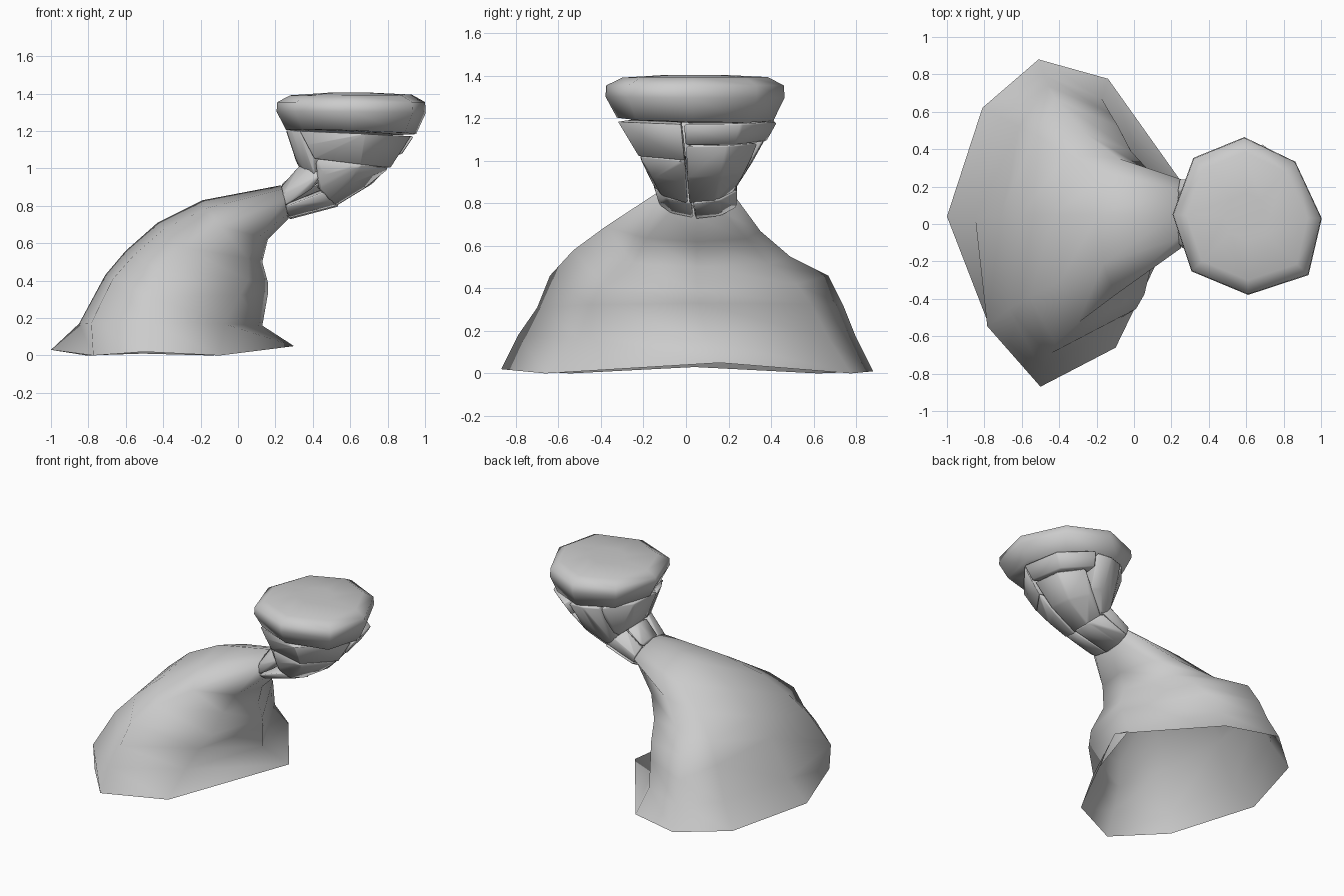
import bpy, bmesh, math
from mathutils import Vector as V

if "Cube" in bpy.data.objects:
    bpy.data.objects.remove(bpy.data.objects["Cube"])

stone = bpy.data.materials.new("grey stone")
stone.diffuse_color = (0.6, 0.6, 0.6, 1)
stone.use_nodes = True
stone.node_tree.nodes["Principled BSDF"].inputs["Base Color"].default_value = stone.diffuse_color


def finish(name, bm, angle):
    bmesh.ops.recalc_face_normals(bm, faces=bm.faces)
    me = bpy.data.meshes.new(name)
    bm.to_mesh(me)
    bm.free()
    me.materials.append(stone)
    me.shade_smooth()
    me.set_sharp_from_angle(angle=math.radians(angle))
    ob = bpy.data.objects.new(name, me)
    bpy.context.collection.objects.link(ob)
    return ob


def loft(name, rings, angle, bottom=True):
    bm = bmesh.new()
    rows = [[bm.verts.new(p) for p in r] for r in rings]
    n = len(rows[0])
    for a, b in zip(rows, rows[1:]):
        for i in range(n):
            j = (i + 1) % n
            bm.faces.new((a[i], a[j], b[j], b[i]))
    if bottom:
        bm.faces.new(rows[0])
    bm.faces.new(rows[-1])
    return finish(name, bm, angle)


# Leaning base, an open shell: four lengthwise ridges, diagonal ridges derived from them
outer = [(-1, .04, .03), (-.85, .04, .17), (-.71, .04, .43), (-.6, .05, .56),
         (-.43, .05, .71), (-.19, .05, .83), (.23, .05, .91)]
back = [(-.51, .88, .01), (-.48, .8, .17), (-.46, .74, .32), (-.42, .67, .46),
        (-.27, .49, .55), (-.08, .35, .67), (.25, .24, .82)]
inner = [(.3, .16, .05), (.13, .1, .16), (.16, .06, .33), (.16, .05, .39),
         (.13, .05, .5), (.16, .05, .62), (.27, .05, .73)]
front = [(-.5, -.87, .02), (-.49, -.79, .18), (-.46, -.7, .31), (-.42, -.64, .46),
         (-.3, -.53, .58), (-.1, -.38, .69), (.25, -.13, .83)]
# Weights toward the two neighbouring ridges, for inner-front and outer-front diagonals
inner_front = [(.5, .85), (.68, .72), (.76, .7), (.82, .64), (.84, .56), (.84, .62), (.77, .7)]
outer_front = [(.55, .65), (.81, .73), (.84, .68), (.76, .66), (.7, .66), (.68, .66), (.7, .7)]
rings = []
for k, pts in enumerate(zip(outer, back, inner, front)):
    o, b, i, f = map(V, pts)
    c = (b + f) / 2
    mix = lambda p, q, w: c + (p - c) * w[0] + (q - c) * w[1]
    ring = [o, mix(o, b, (.61, .68)), b, mix(i, b, (.46 + .04 * k, .8 - .02 * k)),
            i, mix(i, f, inner_front[k]), f, mix(o, f, outer_front[k])]
    if k == 0:
        for j in (1, 3, 5, 7):
            ring[j].z = 0
    rings.append(ring)
loft("leaning_base", rings, 100, bottom=False)

# Cap stone: one eight-sided outline scaled through its heights
outline = [(.59, .46), (.86, .33), (1, .03), (.93, -.27),
           (.61, -.375), (.31, -.25), (.21, .05), (.32, .35)]
cap = [[V((.6 + (x - .6) * s, .04 + (y - .04) * s, z - (x - .6) * tilt - (y - .04) * tilt * .7))
        for x, y in outline]
       for s, z, tilt in [(.6, 1.19, .03), (.88, 1.195, .03), (1.01, 1.3, .01),
                          (1, 1.355, 0), (.82, 1.393, -.005), (.3, 1.405, 0)]]
loft("cap_stone", cap, 75)

# Flaring, bending stem between base and cap: left x/z, right x/z, y range
stem = [(.23, .91, .27, .735, -.13, .24), (.33, 1.0, .52, .80, -.15, .24),
        (.31, 1.03, .78, .96, -.21, .31), (.25, 1.21, .92, 1.18, -.32, .42)]


def stem_point(t, deg, s):
    k = min(int(t), len(stem) - 2)
    u = t - k
    lx, lz, rx, rz, y0, y1 = [p + (q - p) * u for p, q in zip(stem[k], stem[k + 1])]
    ca, sa = math.cos(math.radians(deg)) * s, math.sin(math.radians(deg)) * s
    return V(((lx + rx) / 2 + ca * (rx - lx) / 2, (y0 + y1) / 2 + sa * (y1 - y0) / 2,
              (lz + rz) / 2 + ca * (rz - lz) / 2))


def wedge(name, t0, t1, low, high=None, s=1.0):
    """One fitted stone: the hull of a sector of the stem, low/high being its angle ranges."""
    high = high or low
    bm = bmesh.new()
    for u in (0, .5, 1):
        t = t0 + (t1 - t0) * u
        a0, a1 = [p + (q - p) * u for p, q in zip(low, high)]
        for a in (a0 + 1, (a0 + a1) / 2, a1 - 1):
            bm.verts.new(stem_point(t, a, s * 1.02))
        bm.verts.new(stem_point(t, (a0 + a1) / 2, .2))
    hull = bmesh.ops.convex_hull(bm, input=bm.verts)
    bmesh.ops.delete(bm, geom=list({v for v in hull["geom_interior"] + hull["geom_unused"]
                                    if isinstance(v, bmesh.types.BMVert)}), context='VERTS')
    bmesh.ops.dissolve_limit(bm, angle_limit=math.radians(4), verts=bm.verts, edges=bm.edges)
    bmesh.ops.bevel(bm, geom=list(bm.edges), offset=.009, segments=1, affect='EDGES',
                    clamp_overlap=True)
    finish(name, bm, 75)


# Neck stones
wedge("neck_stone_under_front", 0, 1.02, (-75, -5), s=1.03)
wedge("neck_stone_under_back", 0, 1.05, (-5, 68), s=1.09)
wedge("neck_stone_back", 0, 1.1, (68, 140))
wedge("neck_stone_top", 0, 1.1, (140, 200))
wedge("neck_stone_front", 0, 1.6, (200, 285), (200, 255))

# Lower stem stones
wedge("lower_stone_front", 1, 2.2, (-88, -10), (-122, -10), s=1.03)
wedge("lower_stone_inner", 1, 2.5, (-10, 64), s=1.02)

# Upper stem stones
wedge("upper_stone_front", 2.2, 2.97, (-124, -10), (-138, -10), s=1.03)
wedge("upper_slab_inner", 2.52, 2.97, (-10, 75), s=1.07)
wedge("tall_stone_back", 1, 2.97, (64, 112), (76, 118))
wedge("tall_stone_outer", 1.1, 2.97, (112, 195), (118, 195))
wedge("tall_stone_corner", 1.3, 2.97, (195, 250), (195, 222))
